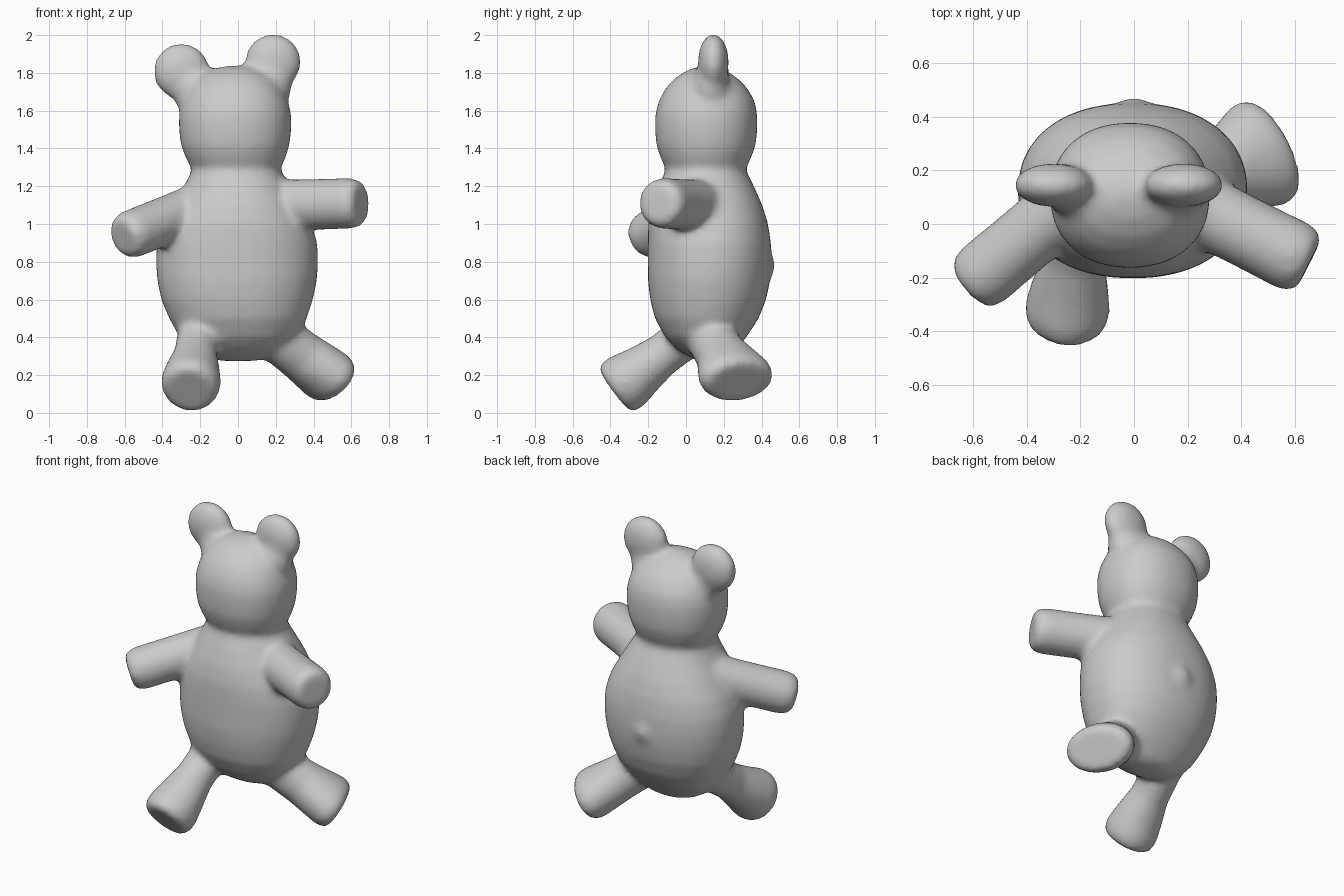
import bpy, bmesh, math
from mathutils import Vector, Matrix

bm = bmesh.new()
SEG = 40


def ring(c, u, v, ru, rv, power=2.0):
    verts = []
    for i in range(SEG):
        a = 2 * math.pi * i / SEG
        ca, sa = math.cos(a), math.sin(a)
        p = c + u * ru * math.copysign(abs(ca) ** (2 / power), ca) \
              + v * rv * math.copysign(abs(sa) ** (2 / power), sa)
        verts.append(bm.verts.new(p))
    return verts


def loft(rings):
    for a, b in zip(rings, rings[1:]):
        for i in range(SEG):
            j = (i + 1) % SEG
            bm.faces.new((a[i], a[j], b[j], b[i]))
    bm.faces.new(rings[0][::-1])
    bm.faces.new(rings[-1])


def limb(start, end, sections):
    # sections: (position along axis, sideways radius, upright radius)
    a, b = Vector(start), Vector(end)
    d = (b - a).normalized()
    u = d.cross(Vector((0, 0, 1))).normalized()
    v = u.cross(d)
    loft([ring(a.lerp(b, t), u, v, ru, rv) for t, ru, rv in sections])


def ellipsoid(c, r):
    m = Matrix.Translation(c) @ Matrix.Diagonal((*r, 1))
    bmesh.ops.create_uvsphere(bm, u_segments=32, v_segments=20, radius=1, matrix=m)


# Torso and head: (z, centre x, half width, front y, back y)
profile = [
    (0.275, 0.00, 0.10, 0.06, 0.19), (0.30, 0.00, 0.18, 0.01, 0.235),
    (0.34, 0.00, 0.245, -0.05, 0.27), (0.40, 0.00, 0.31, -0.11, 0.32),
    (0.50, 0.00, 0.365, -0.165, 0.385), (0.60, -0.005, 0.402, -0.19, 0.425),
    (0.70, -0.005, 0.423, -0.202, 0.445), (0.80, -0.005, 0.43, -0.203, 0.453),
    (0.90, -0.005, 0.425, -0.203, 0.45), (1.00, -0.005, 0.395, -0.20, 0.435),
    (1.10, -0.005, 0.34, -0.18, 0.405), (1.20, -0.005, 0.28, -0.145, 0.36),
    (1.29, -0.01, 0.232, -0.105, 0.315), (1.35, -0.013, 0.265, -0.135, 0.345),
    (1.42, -0.015, 0.288, -0.158, 0.37), (1.50, -0.015, 0.298, -0.164, 0.378),
    (1.58, -0.015, 0.298, -0.163, 0.378), (1.65, -0.015, 0.28, -0.145, 0.365),
    (1.72, -0.015, 0.245, -0.108, 0.325), (1.78, -0.015, 0.19, -0.05, 0.265),
    (1.82, -0.015, 0.12, 0.02, 0.195), (1.837, -0.015, 0.05, 0.08, 0.14),
]
X, Y = Vector((1, 0, 0)), Vector((0, 1, 0))
loft([ring(Vector((cx, (y0 + y1) / 2, z)), X, Y, hw, (y1 - y0) / 2, 2.2)
      for z, cx, hw, y0, y1 in profile])

# Ears: flat lobes with a root in the head
for tip, root in (((-0.30, 0.145, 1.808), (-0.22, 0.13, 1.70)),
                  ((0.185, 0.145, 1.857), (0.16, 0.13, 1.73))):
    ellipsoid(tip, (0.15, 0.082, 0.15))
    ellipsoid(root, (0.125, 0.10, 0.13))

# Arms
for start, end, r in (((-0.22, 0.10, 1.085), (-0.605, -0.225, 0.93), 0.128),
                      ((0.22, 0.07, 1.10), (0.645, -0.145, 1.11), 0.135)):
    limb(start, end, [(0, r, r), (0.5, r * 0.98, r), (0.88, r, r),
                      (0.97, r * 0.93, r * 0.93), (1.02, r * 0.75, r * 0.75)])

# Legs with flat soles
limb((-0.20, 0.08, 0.46), (-0.255, -0.37, 0.125),
     [(0, 0.11, 0.12), (0.45, 0.115, 0.112), (0.7, 0.145, 0.135),
      (0.88, 0.16, 0.158), (0.98, 0.15, 0.155), (1.02, 0.125, 0.135)])
limb((0.18, 0.11, 0.42), (0.51, 0.28, 0.17),
     [(0, 0.12, 0.13), (0.45, 0.14, 0.135), (0.7, 0.185, 0.14),
      (0.88, 0.212, 0.145), (0.98, 0.205, 0.138), (1.03, 0.18, 0.12)])

# Tail: a slight round bump on the back
ellipsoid((0, 0.42, 0.78), (0.085, 0.05, 0.085))

bmesh.ops.recalc_face_normals(bm, faces=bm.faces)
mesh = bpy.data.meshes.new("toy_bear")
bm.to_mesh(mesh)
bm.free()
bear = bpy.data.objects.new("toy_bear", mesh)
bpy.context.collection.objects.link(bear)

# Fuse the parts into one skin and soften the joints
remesh = bear.modifiers.new("fuse", 'REMESH')
remesh.mode = 'VOXEL'
remesh.voxel_size = 0.018
remesh.use_smooth_shade = True
soft = bear.modifiers.new("soften", 'SMOOTH')
soft.factor = 0.5
soft.iterations = 14
